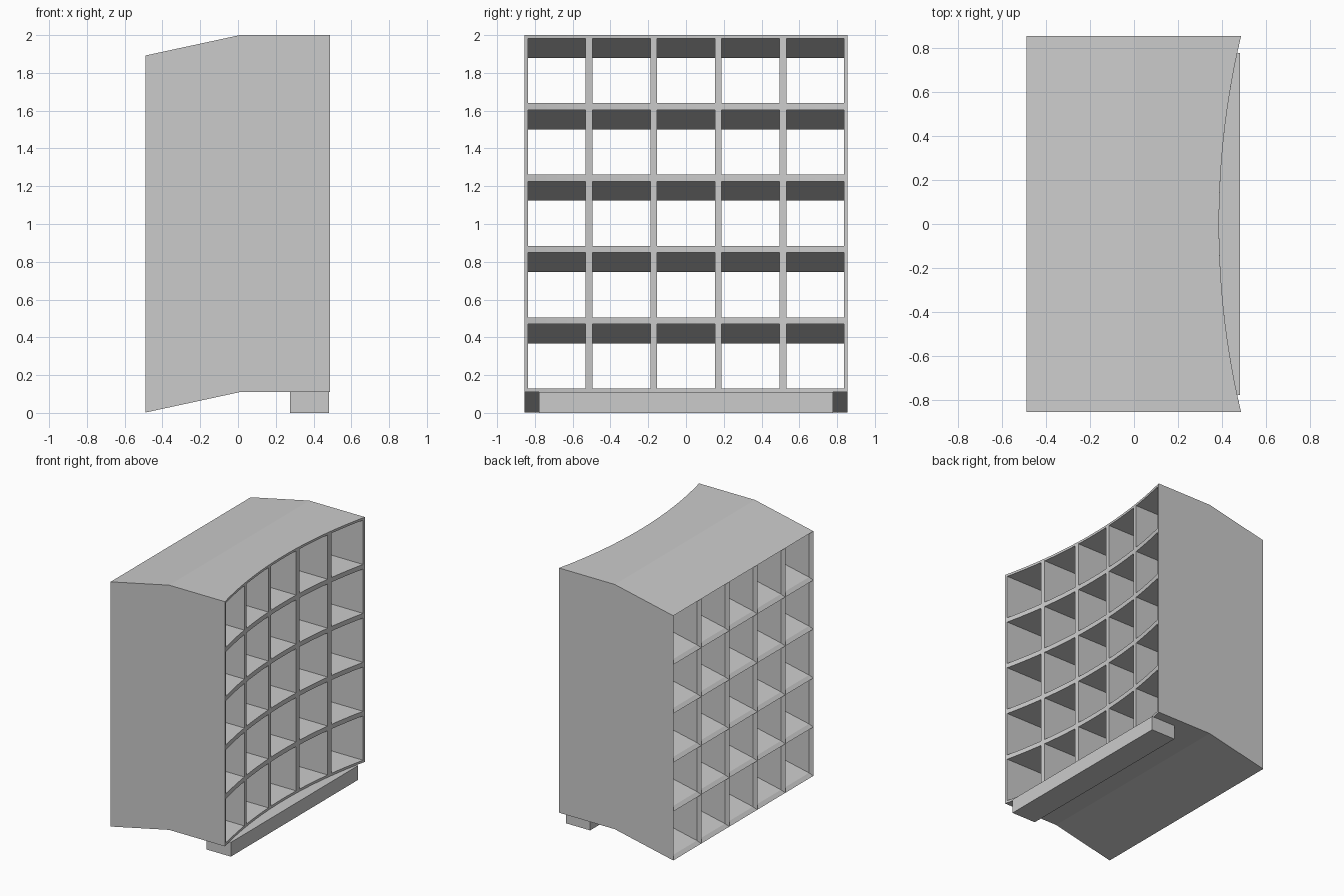
import bpy, bmesh, math

if "Cube" in bpy.data.objects:
    bpy.data.objects.remove(bpy.data.objects["Cube"])

HALF_Y, COLS, ROWS, SEG = 0.855, 5, 5, 6
BACK, BEND, FRONT = -0.49, 0.01, 0.487
Z0, Z1, DROP = 0.11, 2.0, 0.108
WALL, CHAMFER = 0.018, 0.025
SAG = 0.1
RADIUS = (HALF_Y ** 2 + SAG ** 2) / (2 * SAG)


def front_x(y):
    # concave front arc
    return FRONT - SAG + RADIUS - math.sqrt(RADIUS ** 2 - y * y)


def bent(x, y, z):
    # everything behind the bend slopes downwards
    return (x, y, z + DROP * min(0, (x - BEND) / (BEND - BACK)))


def ring(bm, y0, y1, z0, z1, ny, nz, x=None):
    ys = [y0 + (y1 - y0) * i / ny for i in range(ny + 1)]
    zs = [z0 + (z1 - z0) * i / nz for i in range(nz + 1)]
    loop = [(y, z0) for y in ys[:-1]] + [(y1, z) for z in zs[:-1]]
    loop += [(y, z1) for y in ys[:0:-1]] + [(y0, z) for z in zs[:0:-1]]
    return [bm.verts.new(bent(front_x(y) if x is None else x, y, z)) for y, z in loop]


def bridge(bm, rings):
    for a, b in zip(rings, rings[1:]):
        for i in range(len(a)):
            j = (i + 1) % len(a)
            bm.faces.new((a[i], a[j], b[j], b[i]))


def add_object(name, bm):
    bmesh.ops.recalc_face_normals(bm, faces=bm.faces)
    mesh = bpy.data.meshes.new(name)
    bm.to_mesh(mesh)
    bm.free()
    bpy.context.collection.objects.link(bpy.data.objects.new(name, mesh))


# Cabinet: outer shell plus open through-cells
bm = bmesh.new()
shell = (-HALF_Y, HALF_Y, Z0, Z1, COLS * SEG, ROWS)
bridge(bm, [ring(bm, *shell, x) for x in (None, BEND, BACK)])
w, h = 2 * HALF_Y / COLS, (Z1 - Z0) / ROWS
for c in range(COLS):
    for r in range(ROWS):
        y, z = -HALF_Y + c * w, Z0 + r * h
        outer = (y, y + w, z, z + h, SEG, 1)
        inner = (y + WALL, y + w - WALL, z + WALL, z + h - WALL, SEG, 1)
        bridge(bm, [ring(bm, *outer), ring(bm, *inner), ring(bm, *inner, BEND),
                    ring(bm, *inner, BACK + CHAMFER), ring(bm, *outer, BACK)])
bmesh.ops.remove_doubles(bm, verts=bm.verts, dist=0.0005)
add_object("cubby_cabinet", bm)

# Straight plinth under the front
bm = bmesh.new()
bmesh.ops.create_cube(bm, size=1)
for v in bm.verts:
    v.co = (0.275 if v.co.x < 0 else 0.483, v.co.y * 1.555, 0 if v.co.z < 0 else Z0)
add_object("front_plinth", bm)
